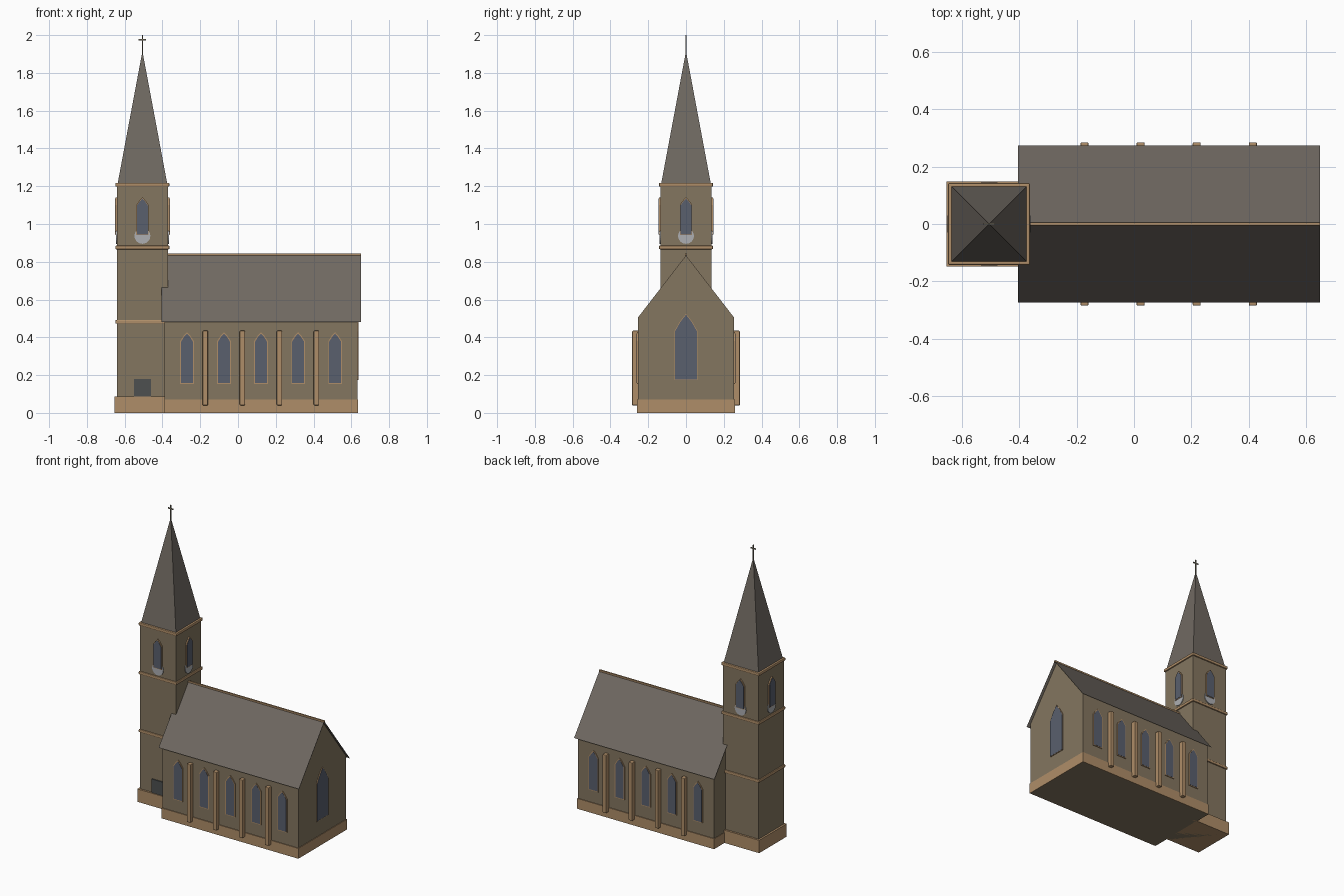
import bpy, bmesh
from math import pi
from mathutils import Matrix, Vector

if "Cube" in bpy.data.objects:
    bpy.data.objects.remove(bpy.data.objects["Cube"])


def material(name, rgb):
    m = bpy.data.materials.new(name)
    m.diffuse_color = (*rgb, 1)
    m.use_nodes = True
    m.node_tree.nodes["Principled BSDF"].inputs["Base Color"].default_value = m.diffuse_color
    return m


STONE = material("stone", (0.23, 0.18, 0.115))
TRIM = material("trim", (0.43, 0.27, 0.14))
ROOF = material("slate", (0.16, 0.14, 0.12))
GLASS = material("glass", (0.10, 0.115, 0.155))
DOOR = material("door", (0.075, 0.08, 0.08))
DIAL = material("dial", (0.42, 0.43, 0.45))
METAL = material("metal", (0.2, 0.18, 0.13))


def finish(name, bm, mat):
    bmesh.ops.recalc_face_normals(bm, faces=bm.faces)
    me = bpy.data.meshes.new(name)
    bm.to_mesh(me)
    bm.free()
    me.materials.append(mat)
    ob = bpy.data.objects.new(name, me)
    bpy.context.collection.objects.link(ob)
    return ob


def box(name, x, y, z, mat, bevel=0):
    bm = bmesh.new()
    lo, hi = Vector((x[0], y[0], z[0])), Vector((x[1], y[1], z[1]))
    size = Matrix.Diagonal((*(hi - lo), 1))
    bmesh.ops.create_cube(bm, size=1, matrix=Matrix.Translation((lo + hi) / 2) @ size)
    if bevel:
        bmesh.ops.bevel(bm, geom=bm.edges[:], offset=bevel, segments=2,
                        profile=0.5, affect='EDGES')
    return finish(name, bm, mat)


def prism(name, pts, depth, mat, place):
    """Outline in local x-z, extruded toward local -y, then placed."""
    bm = bmesh.new()
    face = bm.faces.new([bm.verts.new((u, 0, w)) for u, w in pts])
    ext = bmesh.ops.extrude_face_region(bm, geom=[face])
    moved = [v for v in ext["geom"] if isinstance(v, bmesh.types.BMVert)]
    bmesh.ops.translate(bm, verts=moved, vec=(0, -depth, 0))
    bm.transform(place)
    return finish(name, bm, mat)


def facing(x, y, turn):
    return Matrix.Translation((x, y, 0)) @ Matrix.Rotation(turn, 4, 'Z')


def lancet(hw, z0, zs, zt):
    m = zs + (zt - zs) * 0.58
    return [(-hw, z0), (hw, z0), (hw, zs), (hw * 0.5, m), (0, zt),
            (-hw * 0.5, m), (-hw, zs)]


def window(name, hw, z0, zs, zt, place, rim=0.005, depth=0.006):
    prism(name + "_frame", lancet(hw + rim, z0 - rim, zs + rim / 2, zt + rim * 1.6),
          depth * 0.8, TRIM, place)
    prism(name + "_glass", lancet(hw, z0, zs, zt), depth, GLASS, place)


# Nave walls, plinth and thin roof sheet
NX0, NX1, NY = -0.39, 0.632, 0.255
prism("nave_walls", [(-NY, 0), (NY, 0), (NY, 0.504), (0, 0.834), (-NY, 0.504)],
      NX1 - NX0, STONE, facing(NX0, 0, pi / 2))
box("nave_plinth", (NX0 - 0.003, NX1 + 0.004), (-0.26, 0.26), (0, 0.07), TRIM)
bm = bmesh.new()
rows = [[bm.verts.new((x, y, z)) for x in (-0.405, 0.65)]
        for y, z in ((-0.274, 0.482), (0, 0.838), (0.274, 0.482))]
for a, b in zip(rows, rows[1:]):
    bm.faces.new((a[0], a[1], b[1], b[0]))
finish("nave_roof", bm, ROOF)
box("roof_ridge", (-0.405, 0.65), (-0.005, 0.005), (0.832, 0.843), TRIM)

# Side windows and buttresses on both long walls
for side, turn in ((-1, 0), (1, pi)):
    for i in range(5):
        window("nave_window", 0.031, 0.158, 0.378, 0.42,
               facing(-0.27 + 0.196 * i, side * NY, turn))
    for i in range(4):
        x = -0.173 + 0.196 * i
        ys = sorted((side * 0.245, side * 0.285))
        box("buttress", (x - 0.014, x + 0.014), ys, (0.04, 0.435), TRIM, 0.004)

# East gable window
window("gable_window", 0.059, 0.178, 0.43, 0.52, facing(NX1, 0, pi / 2), 0.003)

# Tower shaft, plinth and string courses
TX, TH = -0.506, 0.135


def tower_box(name, h, z, mat, bevel=0):
    box(name, (TX - h, TX + h), (-h, h), z, mat, bevel)


tower_box("tower_shaft", TH, (0, 1.21), STONE)
tower_box("tower_plinth", 0.148, (0, 0.087), TRIM)
for z in (0.482, 0.876, 1.208):
    tower_box("string_course", 0.143, (z - 0.01, z + 0.01), TRIM, 0.005)

# Belfry windows with round dials on each face
for k in range(4):
    turn = k * pi / 2
    out = Matrix.Rotation(turn, 3, 'Z') @ Vector((0, -TH, 0))
    place = facing(TX + out.x, out.y, turn)
    window("belfry_window", 0.029, 0.945, 1.098, 1.135, place, 0.004, 0.01)
    bm = bmesh.new()
    bmesh.ops.create_cone(bm, cap_ends=True, segments=24, radius1=0.042, radius2=0.042,
                          depth=0.01, matrix=place @ Matrix.Translation((0, 0, 0.937))
                          @ Matrix.Rotation(pi / 2, 4, 'X'))
    finish("dial", bm, DIAL)

# Door in the tower front
box("door", (TX - 0.045, TX + 0.045), (-0.142, -0.13), (0.02, 0.18), DOOR)

# Pyramid spire
bm = bmesh.new()
bmesh.ops.create_cone(bm, cap_ends=True, segments=4, radius1=0.131 * 2 ** 0.5, radius2=0,
                      depth=0.7, matrix=Matrix.Translation((TX, 0, 1.565))
                      @ Matrix.Rotation(pi / 4, 4, 'Z'))
finish("spire", bm, ROOF)

# Cross finial
box("cross_post", (TX - 0.003, TX + 0.003), (-0.003, 0.003), (1.89, 2.0), METAL)
box("cross_bar", (TX - 0.02, TX + 0.02), (-0.003, 0.003), (1.972, 1.979), METAL)
